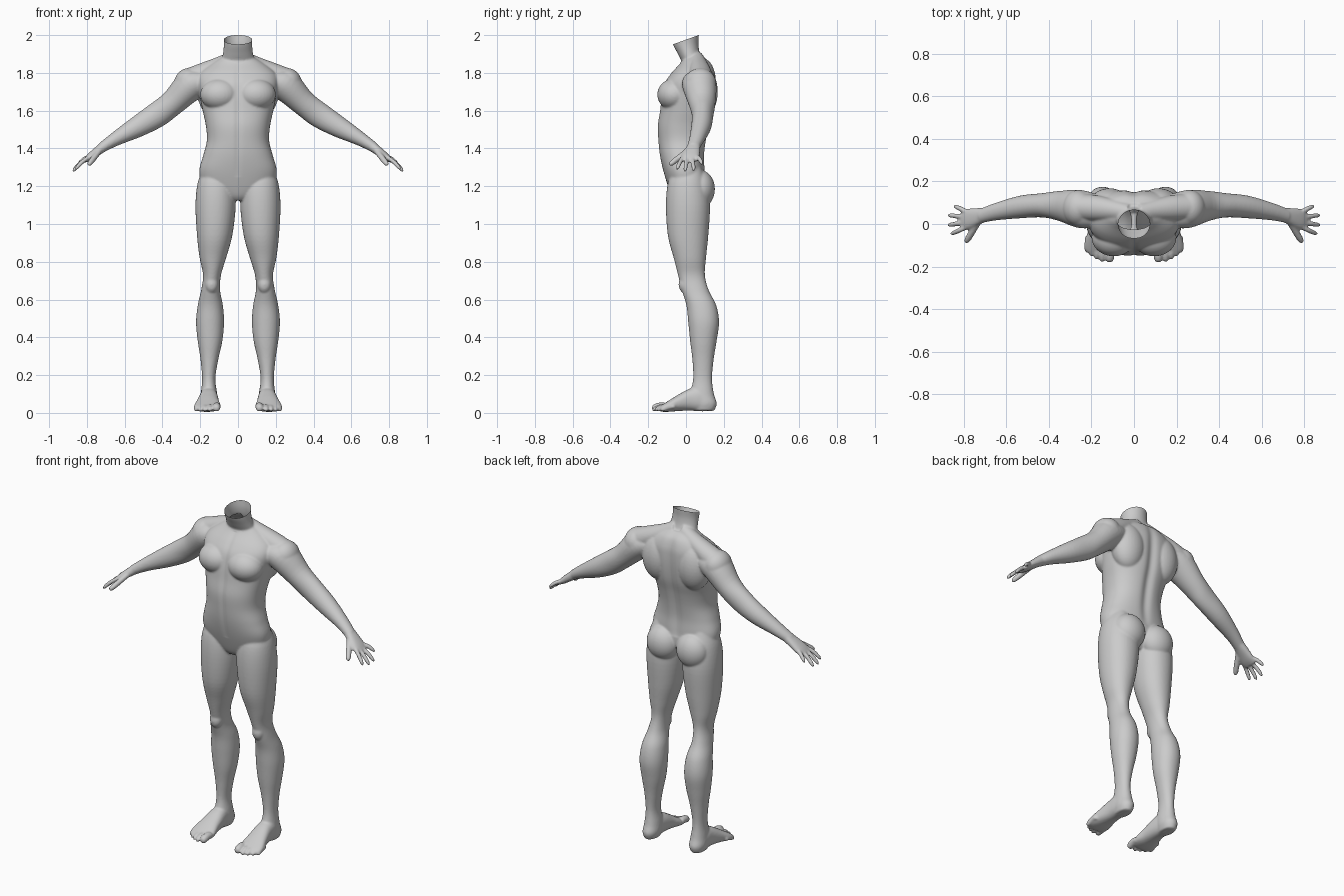
import bpy, bmesh, math
from mathutils import Vector, Matrix

bm = bmesh.new()
X, Y, Z = Vector((1, 0, 0)), Vector((0, 1, 0)), Vector((0, 0, 1))


def smooth_rows(rows, steps=5):
    """Catmull-Rom interpolation of section rows."""
    out = []
    for i in range(len(rows) - 1):
        p = [rows[max(0, min(len(rows) - 1, i + k))] for k in (-1, 0, 1, 2)]
        for s in range(steps):
            t = s / steps
            out.append([0.5 * (2 * b + (c - a) * t + (2 * a - 5 * b + 4 * c - d) * t * t
                        + (3 * b - a - 3 * c + d) * t ** 3) for a, b, c, d in zip(*p)])
    return out + [list(rows[-1])]


def loft(rows, u, v, side=1, power=2.0, n=40):
    """Skin closed sections (cx, cy, cz, half size along u, half size along v)."""
    rings = []
    for cx, cy, cz, ru, rv in smooth_rows(rows):
        ring = []
        for k in range(n):
            a = 2 * math.pi * k / n
            c, s = math.cos(a), math.sin(a)
            p = (Vector((cx, cy, cz)) + u * ru * math.copysign(abs(c) ** (2 / power), c)
                 + v * rv * math.copysign(abs(s) ** (2 / power), s))
            ring.append(bm.verts.new((p.x * side, p.y, p.z)))
        rings.append(ring)
    for a, b in zip(rings, rings[1:]):
        for k in range(n):
            bm.faces.new((a[k], a[(k + 1) % n], b[(k + 1) % n], b[k]))
    bm.faces.new(rings[0])
    bm.faces.new(rings[-1])


def upright(rows):
    """(z, x0, x1, y0, y1) to loft rows."""
    return [((a + b) / 2, (c + d) / 2, z, (b - a) / 2, (d - c) / 2) for z, a, b, c, d in rows]


def lengthwise(rows):
    """(y, x0, x1, z0, z1) to loft rows."""
    return [((a + b) / 2, y, (c + d) / 2, (b - a) / 2, (d - c) / 2) for y, a, b, c, d in rows]


def digit(a, b, r, side, bend=0.0):
    """Finger or toe with a rounded tip."""
    a, b = Vector(a), Vector(b)
    d = (b - a).normalized()
    u = d.cross(Z).normalized()
    v = u.cross(d)
    rows = []
    for t, k in ((0, 1), (0.3, 1), (0.55, 1.02), (0.8, 0.95), (0.93, 0.75), (1, 0.3)):
        p = a.lerp(b, t) + Z * bend * math.sin(math.pi * t)
        rows.append((p.x, p.y, p.z, r * k, r * k))
    loft(rows, u, v, side, n=16)


def muscle(c, r, side):
    m = Matrix.Translation((c[0] * side, c[1], c[2])) @ Matrix.Diagonal((*r, 1))
    bmesh.ops.create_uvsphere(bm, u_segments=32, v_segments=20, radius=1, matrix=m)


# Torso
loft(upright([(z, -w, w, f, b) for z, w, f, b in (
    (1.125, .05, -.055, .05), (1.15, .11, -.075, .07), (1.20, .185, -.095, .10),
    (1.28, .205, -.12, .10), (1.36, .185, -.138, .098), (1.44, .165, -.147, .108),
    (1.52, .170, -.15, .125), (1.60, .187, -.138, .147), (1.68, .203, -.128, .158),
    (1.75, .215, -.11, .16), (1.80, .20, -.077, .155), (1.85, .14, -.032, .135),
    (1.88, .09, -.015, .10))]), X, Y, power=2.3, n=64)

# Neck
loft(upright([(z, -w, w, f, b) for z, w, f, b in (
    (1.80, .10, -.02, .12), (1.85, .092, -.02, .10), (1.90, .08, -.043, .075),
    (1.95, .075, -.068, .066), (2.0, .077, -.08, .068), (2.05, .08, -.085, .07))]), X, Y)

for side in (1, -1):
    # Chest, back, shoulder, buttock and knee masses
    muscle((.095, -.062, 1.685), (.105, .09, .085), side)
    muscle((.115, .085, 1.70), (.10, .083, .14), side)
    muscle((.262, .075, 1.745), (.075, .085, .08), side)
    muscle((.098, .075, 1.185), (.096, .078, .10), side)
    muscle((.14, -.003, .68), (.036, .036, .048), side)

    # Trapezius
    loft([(.02, .05, 1.875, .045, .045), (.09, .065, 1.84, .05, .048),
          (.175, .075, 1.80, .06, .056), (.26, .08, 1.755, .065, .068)], Y,
         Vector((.35, 0, .94)), side)

    # Leg with heel
    loft(upright([
        (1.30, .06, .18, -.06, .08), (1.22, .022, .213, -.095, .11),
        (1.10, .012, .225, -.106, .127), (.94, .030, .217, -.096, .118),
        (.82, .063, .203, -.065, .106), (.73, .090, .185, -.042, .10),
        (.65, .095, .195, -.022, .12), (.57, .080, .213, .002, .16),
        (.48, .074, .222, .012, .175), (.38, .083, .213, .022, .162),
        (.28, .105, .198, .034, .146), (.18, .120, .190, .038, .138),
        (.10, .110, .197, .022, .148), (.05, .108, .200, .03, .163),
        (.012, .12, .19, .04, .15)]), X, Y, side, 2.1)

    # Foot
    loft(lengthwise([
        (.14, .12, .19, .01, .08), (.08, .112, .20, .008, .135), (.02, .105, .205, .012, .128),
        (-.04, .10, .218, .010, .097), (-.09, .092, .232, .006, .066),
        (-.125, .10, .230, .006, .044), (-.14, .112, .21, .01, .034)]), X, Z, side, 2.3)

    # Toes
    for x, y, r in ((.115, -.18, .021), (.15, -.178, .014), (.176, -.167, .0135),
                    (.20, -.152, .013), (.222, -.133, .013)):
        digit((x - .004, y + .075, .034), (x, y, r), r, side, .006)

    # Arm
    loft([(.15, .06, 1.765, .07, .055), (.25, .07, 1.735, .09, .083),
          (.352, .085, 1.637, .07, .068), (.43, .088, 1.577, .057, .067),
          (.535, .080, 1.513, .053, .056), (.65, .058, 1.449, .041, .037),
          (.72, .038, 1.405, .034, .027)], Y, Vector((.55, 0, .835)), side)

    # Palm
    loft([(.70, .044, 1.418, .033, .027), (.75, .030, 1.381, .044, .023),
          (.785, .022, 1.354, .049, .019), (.81, .020, 1.335, .042, .012)],
         Y, Vector((.6, 0, .8)), side, 2.3)

    # Fingers and thumb
    for a, b in (((.785, -.014, 1.355), (.862, -.048, 1.288)),
                 ((.79, .009, 1.35), (.876, -.006, 1.277)),
                 ((.79, .033, 1.35), (.875, .041, 1.281)),
                 ((.78, .055, 1.358), (.847, .086, 1.316))):
        digit(a, b, .0115, side, .008)
    digit((.735, .005, 1.385), (.792, -.088, 1.312), .0155, side)

bmesh.ops.recalc_face_normals(bm, faces=bm.faces)
mesh = bpy.data.meshes.new("body")
bm.to_mesh(mesh)
bm.free()
body = bpy.data.objects.new("body", mesh)
bpy.context.collection.objects.link(body)
bpy.context.view_layer.objects.active = body
body.select_set(True)

# Fuse all parts into one skin
fuse = body.modifiers.new("fuse", 'REMESH')
fuse.mode = 'VOXEL'
fuse.voxel_size = 0.0055
soften = body.modifiers.new("soften", 'SMOOTH')
soften.factor = 0.5
soften.iterations = 7
for name in ("fuse", "soften"):
    bpy.ops.object.modifier_apply(modifier=name)

# Spine furrow, belly midline and open neck
bm = bmesh.new()
bm.from_mesh(body.data)
for v in bm.verts:
    x, y, z = v.co
    if 1.25 < z < 1.88:
        fade = math.sin(math.pi * (z - 1.25) / .63) ** .5
        if y > .03:
            v.co.y -= .014 * fade * math.exp(-(x / .028) ** 2)
        elif y < -.03:
            v.co.y += .006 * fade * math.exp(-(x / .016) ** 2)
bmesh.ops.bisect_plane(bm, geom=bm.verts[:] + bm.edges[:] + bm.faces[:],
                       plane_co=(0, 0, 1.976), plane_no=(0, -.36, 1), clear_outer=True)
bm.to_mesh(body.data)
bm.free()
bpy.ops.object.shade_smooth()
